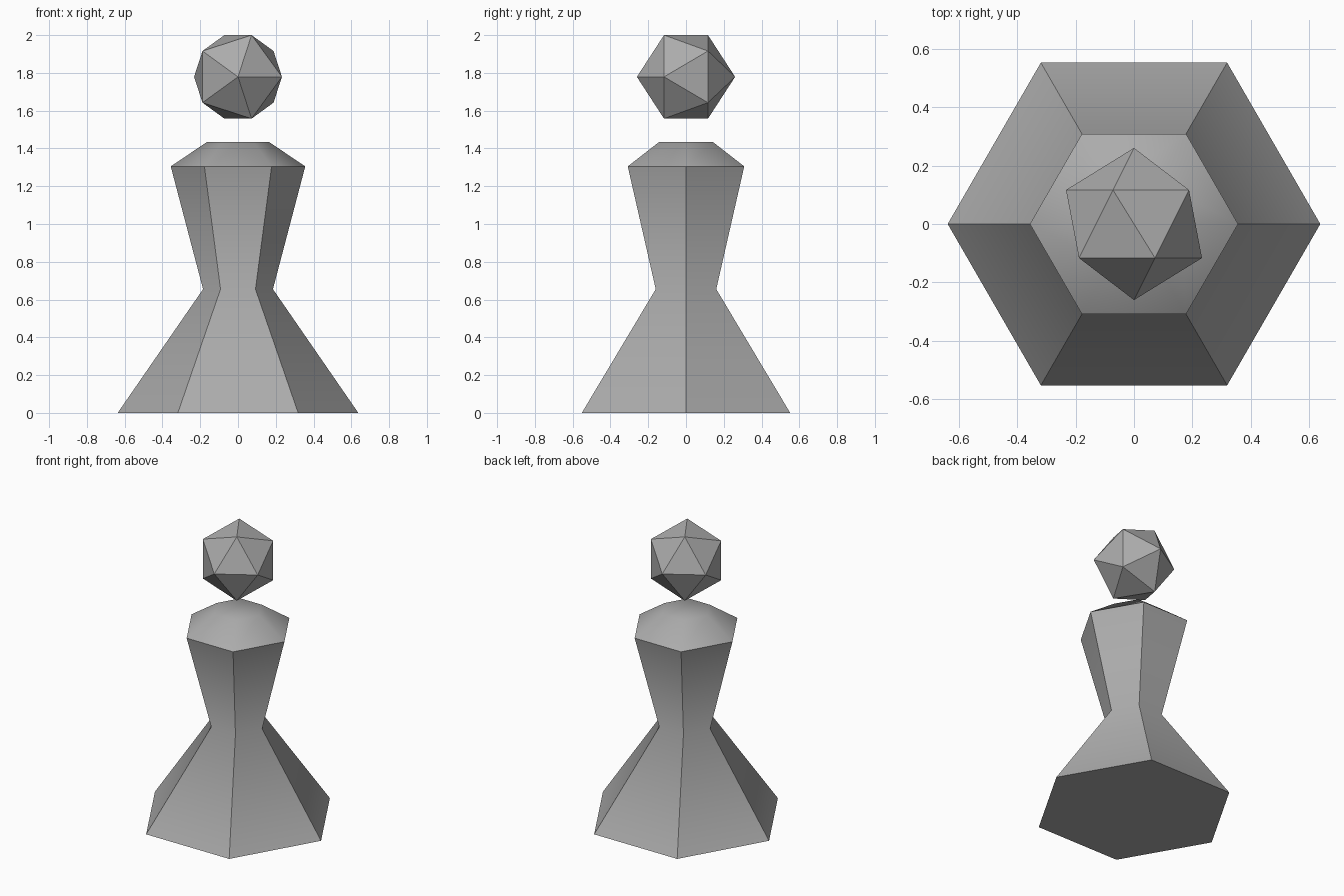
import bpy
import bmesh
import math
from mathutils import Matrix

cube = bpy.data.objects.get("Cube")
if cube:
    bpy.data.objects.remove(cube, do_unlink=True)

# One plain colour for the whole piece
grey = bpy.data.materials.new("mid_grey")
grey.use_nodes = True
colour = (0.41, 0.41, 0.41, 1)
grey.diffuse_color = colour
grey.node_tree.nodes["Principled BSDF"].inputs["Base Color"].default_value = colour


def add_object(name, bm):
    bmesh.ops.recalc_face_normals(bm, faces=bm.faces)
    mesh = bpy.data.meshes.new(name)
    bm.to_mesh(mesh)
    bm.free()
    mesh.materials.append(grey)
    obj = bpy.data.objects.new(name, mesh)
    bpy.context.collection.objects.link(obj)
    return obj


def lathe(name, profile, sides):
    """Stack of regular polygons, one per (radius, height), capped at both ends."""
    bm = bmesh.new()
    rings = []
    for radius, z in profile:
        angles = [math.tau * i / sides for i in range(sides)]
        rings.append([bm.verts.new((radius * math.cos(a), radius * math.sin(a), z))
                      for a in angles])
    for low, high in zip(rings, rings[1:]):
        for i in range(sides):
            j = (i + 1) % sides
            bm.faces.new((low[i], low[j], high[j], high[i]))
    bm.faces.new(rings[0])
    bm.faces.new(rings[-1])
    return add_object(name, bm)


# Six-sided body: flared base, narrow waist, wide collar, bevelled top
body = lathe("body", [(0.637, 0), (0.185, 0.655), (0.356, 1.305), (0.163, 1.435)], 6)
bpy.ops.object.select_all(action="DESELECT")
body.select_set(True)
bpy.context.view_layer.objects.active = body
bpy.ops.object.shade_smooth_by_angle(angle=math.radians(50))

# Faceted head floating above the body, its poles on the front-back axis
bm = bmesh.new()
bmesh.ops.create_icosphere(
    bm, subdivisions=1, radius=0.26,
    matrix=Matrix.Translation((0, 0, 1.779)) @ Matrix.Rotation(math.radians(90), 4, "X"))
head = add_object("head", bm)
